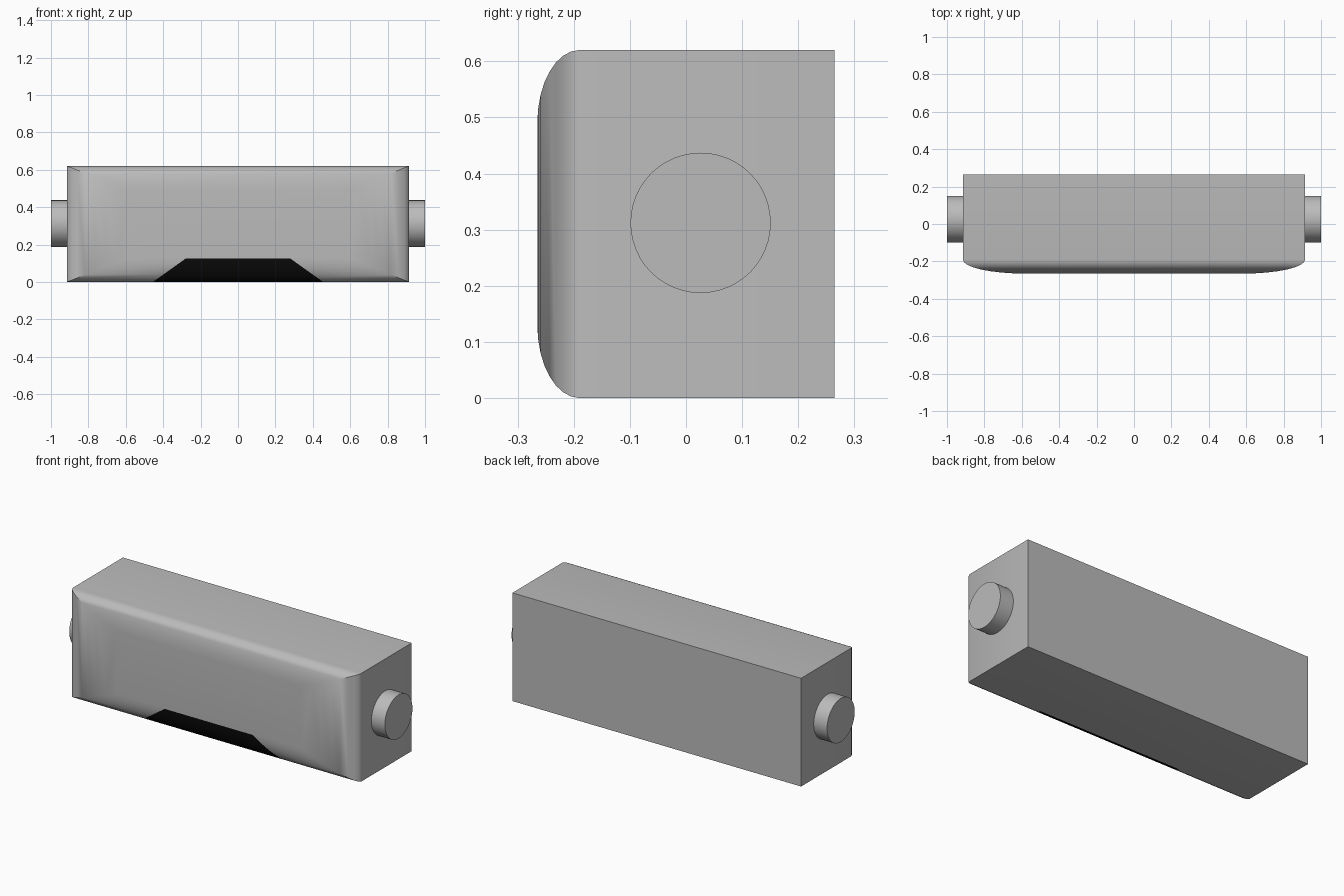
import bpy, bmesh, math
from mathutils import Vector

if "Cube" in bpy.data.objects:
    bpy.data.objects.remove(bpy.data.objects["Cube"])


def material(name, rgb):
    m = bpy.data.materials.new(name)
    m.diffuse_color = (*rgb, 1)
    m.use_nodes = True
    m.node_tree.nodes["Principled BSDF"].inputs["Base Color"].default_value = m.diffuse_color
    return m


grey = material("body grey", (0.5, 0.5, 0.5))
black = material("panel black", (0.003, 0.003, 0.003))

W, H, BACK, EDGE, BULGE = 0.915, 0.62, 0.265, -0.19, 0.075
STEPS = 8


def ring(bm, y, dx, dz):
    """Rectangle in the xz plane, inset by dx and dz."""
    x = W - dx
    return [bm.verts.new(p) for p in
            ((-x, y, dz), (x, y, dz), (x, y, H - dz), (-x, y, H - dz))]


# Body: box whose front swells through mitred elliptical rings
bm = bmesh.new()
rings = [ring(bm, BACK, 0, 0)]
for i in range(STEPS + 1):
    a = math.pi / 2 * i / STEPS
    inset = 1 - math.cos(a)
    rings.append(ring(bm, EDGE - BULGE * math.sin(a), 0.33 * inset, 0.13 * inset))
for r, s in zip(rings, rings[1:]):
    for k in range(4):
        n = (k + 1) % 4
        bm.faces.new((r[k], r[n], s[n], s[k]))
bm.faces.new(rings[0])
bm.faces.new(rings[-1])
bmesh.ops.recalc_face_normals(bm, faces=bm.faces)

# Black trapezoid: cut its outline into the lower front, then colour inside it
TOP, X_TOP, X_BOTTOM = 0.125, 0.28, 0.455
slope = (X_BOTTOM - X_TOP) / TOP
planes = [(Vector((0, 0, TOP)), Vector((0, 0, 1)))]
planes += [(Vector((s * X_BOTTOM, 0, 0)), Vector((s, 0, slope))) for s in (-1, 1)]


def front_low(f):
    c = f.calc_center_median()
    return c.y < EDGE - 0.001 and c.z < 0.13 and abs(c.x) < 0.7


for co, no in planes:
    faces = [f for f in bm.faces if front_low(f)]
    geom = faces + list({e for f in faces for e in f.edges}) \
        + list({v for f in faces for v in f.verts})
    bmesh.ops.bisect_plane(bm, geom=geom, plane_co=co, plane_no=no)
for f in bm.faces:
    c = f.calc_center_median()
    if front_low(f) and all((c - co).dot(no) < 0 for co, no in planes):
        f.material_index = 1

mesh = bpy.data.meshes.new("body")
bm.to_mesh(mesh)
bm.free()
body = bpy.data.objects.new("body", mesh)
bpy.context.collection.objects.link(body)
mesh.materials.append(grey)
mesh.materials.append(black)


def smooth(ob):
    bpy.ops.object.select_all(action='DESELECT')
    ob.select_set(True)
    bpy.context.view_layer.objects.active = ob
    bpy.ops.object.shade_smooth_by_angle(angle=math.radians(30))


smooth(body)

# Round knobs on both ends
for side, name in ((-1, "left_knob"), (1, "right_knob")):
    bpy.ops.mesh.primitive_cylinder_add(
        vertices=48, radius=0.125, depth=0.09,
        location=(side * 0.955, 0.026, 0.312), rotation=(0, math.pi / 2, 0))
    knob = bpy.context.object
    knob.name = name
    knob.data.materials.append(grey)
    smooth(knob)
